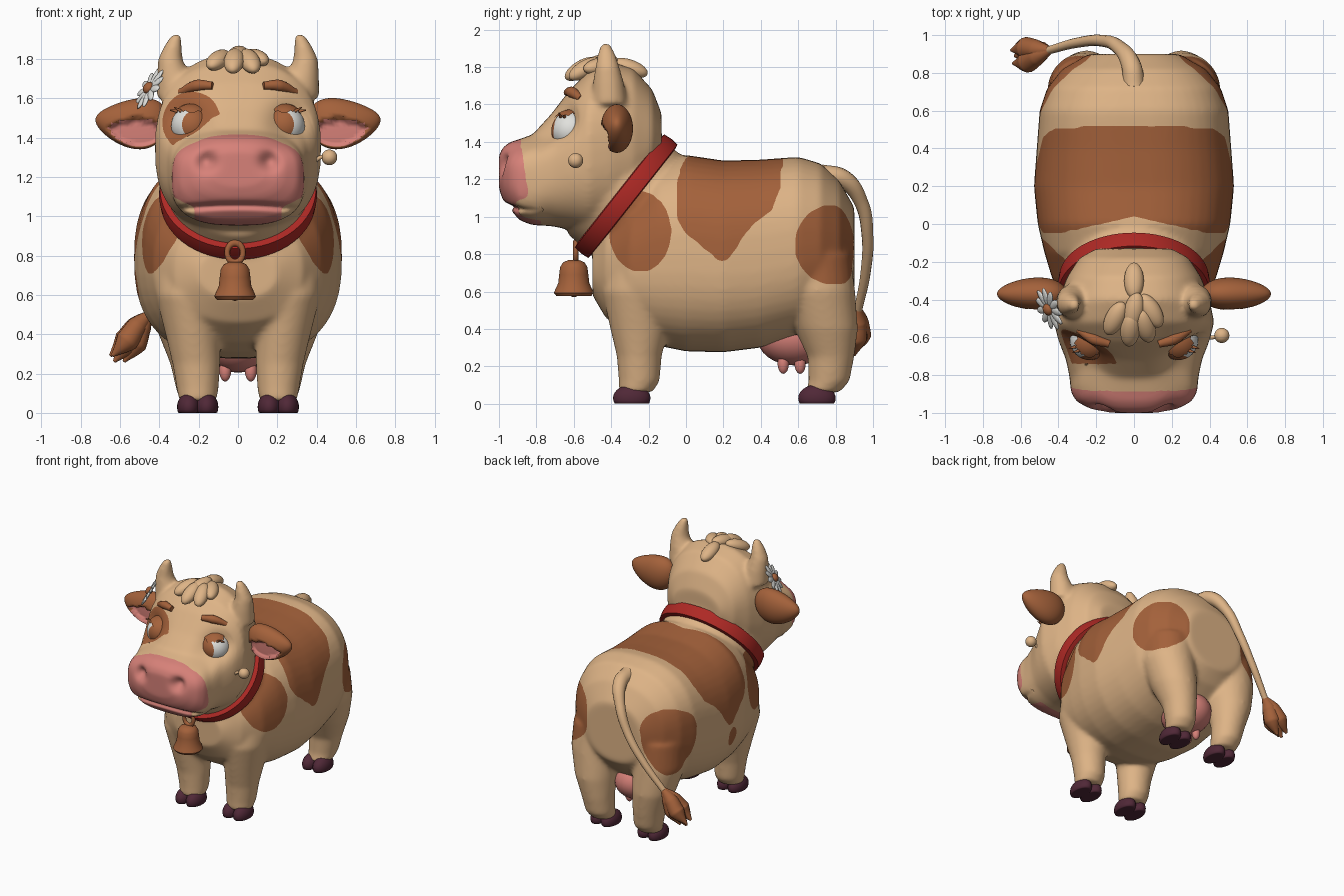
import bpy, bmesh
from math import cos, sin, pi, exp, radians
from mathutils import Vector, Matrix

if "Cube" in bpy.data.objects:
    bpy.data.objects.remove(bpy.data.objects["Cube"])


def material(name, *rgb):
    m = bpy.data.materials.new(name)
    m.use_nodes = True
    m.diffuse_color = (*rgb, 1)
    m.node_tree.nodes["Principled BSDF"].inputs["Base Color"].default_value = (*rgb, 1)
    return m


TAN = material("tan hide", .73, .455, .24)
BROWN = material("brown patch", .37, .12, .043)
PINK = material("pink skin", .68, .22, .19)
RED = material("red collar", .42, .022, .018)
HOOF = material("dark hoof", .08, .021, .038)
WHITE = material("white", .75, .75, .72)
X, Y, Z = Vector((1, 0, 0)), Vector((0, 1, 0)), Vector((0, 0, 1))


def part(name, bm, *mats, sharp=None):
    """Turn a bmesh into a smooth-shaded object."""
    me = bpy.data.meshes.new(name)
    bmesh.ops.recalc_face_normals(bm, faces=bm.faces)
    for f in bm.faces:
        f.smooth = True
    bm.to_mesh(me)
    bm.free()
    for m in mats:
        me.materials.append(m)
    if sharp:
        me.set_sharp_from_angle(angle=radians(sharp))
    ob = bpy.data.objects.new(name, me)
    bpy.context.collection.objects.link(ob)
    return ob


def bake(ob):
    """Replace an object by its evaluated mesh."""
    dg = bpy.context.evaluated_depsgraph_get()
    me = bpy.data.meshes.new_from_object(ob.evaluated_get(dg))
    new = bpy.data.objects.new("baked", me)
    name = ob.name
    bpy.data.objects.remove(ob)
    bpy.context.collection.objects.link(new)
    new.name = name
    return new


def loft(bm, rows, u, v, seg=48):
    """Closed skin through superellipse rings: (centre, ru, rv, power)."""
    rings = []
    for c, ru, rv, n in rows:
        ring = []
        for i in range(seg):
            a, b = cos(2 * pi * i / seg), sin(2 * pi * i / seg)
            pu = abs(a) ** (2 / n) * (1 if a > 0 else -1)
            pv = abs(b) ** (2 / n) * (1 if b > 0 else -1)
            ring.append(bm.verts.new(Vector(c) + u * ru * pu + v * rv * pv))
        rings.append(ring)
    for r, q in zip(rings, rings[1:]):
        for i in range(seg):
            j = (i + 1) % seg
            bm.faces.new((r[i], r[j], q[j], q[i]))
    bm.faces.new(rings[0])
    bm.faces.new(rings[-1])


def ball(bm, loc, r, aim=None, seg=24):
    q = Vector(aim).to_track_quat('Z', 'Y').to_matrix().to_4x4() if aim else Matrix()
    m = Matrix.Translation(loc) @ q @ Matrix.Diagonal((*r, 1))
    return bmesh.ops.create_uvsphere(bm, u_segments=seg, v_segments=seg * 2 // 3, radius=1, matrix=m)["verts"]


def blob(name, mat, *items):
    bm = bmesh.new()
    for it in items:
        ball(bm, *it)
    return part(name, bm, mat)


def tube(name, mat, pts, radii):
    cu = bpy.data.curves.new(name, 'CURVE')
    cu.dimensions, cu.bevel_depth, cu.bevel_resolution, cu.use_fill_caps = '3D', 1, 4, True
    sp = cu.splines.new('BEZIER')
    sp.bezier_points.add(len(pts) - 1)
    for bp, p, r in zip(sp.bezier_points, pts, radii):
        bp.co, bp.radius = p, r
        bp.handle_left_type = bp.handle_right_type = 'AUTO'
    cu.materials.append(mat)
    ob = bpy.data.objects.new(name, cu)
    bpy.context.collection.objects.link(ob)
    ob = bake(ob)
    for f in ob.data.polygons:
        f.use_smooth = True


def lengthwise(rows):
    return [((0, y, (b + t) / 2), w, (t - b) / 2, n) for y, b, t, w, n in rows]


# Torso and head: (y, bottom, top, half width, squareness)
TORSO = [(-.5, .58, .84, .2, 2.2), (-.43, .46, 1.0, .33, 2.3), (-.3, .36, 1.15, .43, 2.4),
         (-.15, .31, 1.28, .475, 2.5), (0, .28, 1.33, .51, 2.5), (.2, .275, 1.3, .53, 2.5),
         (.4, .3, 1.305, .515, 2.5), (.6, .36, 1.32, .5, 2.5), (.72, .42, 1.285, .46, 2.4),
         (.82, .5, 1.19, .38, 2.3), (.9, .6, 1.05, .24, 2.2)]
HEAD = [(-.13, 1.3, 1.55, .2, 2), (-.18, 1.15, 1.68, .29, 2.2), (-.28, 1.0, 1.79, .355, 2.4),
        (-.4, .92, 1.83, .4, 2.4), (-.52, .91, 1.78, .425, 2.5), (-.62, .93, 1.68, .4, 2.5),
        (-.72, .95, 1.55, .36, 2.6), (-.82, .955, 1.44, .34, 2.9), (-.89, .98, 1.415, .335, 2.9),
        (-.94, 1.04, 1.4, .305, 2.8), (-.98, 1.09, 1.37, .23, 2.6), (-1.0, 1.15, 1.33, .14, 2.4)]
# Legs and horns: (z, x, y, rx, ry)
FRONT_LEG = [(.06, .205, -.27, .095, .09), (.12, .205, -.25, .107, .11), (.25, .212, -.25, .122, .12),
             (.4, .23, -.25, .14, .155), (.6, .25, -.26, .17, .19), (.8, .26, -.25, .16, .15)]
BACK_LEG = [(.06, .205, .73, .09, .09), (.12, .21, .765, .105, .11), (.25, .225, .775, .12, .125),
            (.4, .25, .75, .155, .17), (.6, .27, .705, .19, .2), (.8, .27, .69, .18, .19)]
HORN = [(1.6, .305, -.41, .11, .1), (1.72, .33, -.415, .083, .083), (1.8, .345, -.42, .063, .065),
        (1.87, .33, -.425, .045, .048), (1.93, .31, -.43, .024, .024)]
COLLAR = Vector((0, -.32, 1.11))
UP = Vector((0, .62, .785))
AHEAD = Vector((0, -.785, .62))

bm = bmesh.new()
loft(bm, lengthwise(TORSO), X, Z)
loft(bm, lengthwise(HEAD), X, Z)
loft(bm, [(COLLAR + AHEAD * o, .365, .355, 2) for o in (-.15, 0, .12)], X, UP)
for s in (-1, 1):
    for limb in (FRONT_LEG, BACK_LEG, HORN):
        loft(bm, [((s * x, y, z), rx, ry, 2) for z, x, y, rx, ry in limb], X, Y, 24)
body = part("body", bm)
mod = body.modifiers.new("fuse", 'REMESH')
mod.mode, mod.voxel_size = 'VOXEL', .0135
mod = body.modifiers.new("soften", 'SMOOTH')
mod.factor, mod.iterations = .5, 14
body = bake(body)

# Sculpt eye sockets, nostrils and the mouth line
for v in body.data.vertices:
    x, y, z = v.co
    if y < -.5 and z > .9:
        fade = min(1, (-.5 - y) / .12)
        v.co.y += .1 * fade * exp(-((abs(x) - .27) ** 2 + (z - 1.47) ** 2) / .012)
    if y < -.85:
        v.co.y += .055 * exp(-((abs(x) - .16) ** 2 + (z - 1.28) ** 2) / .0022)
    if y < -.78:
        v.co.y += .03 * exp(-((z - 1.055 + .2 * x * x) / .016) ** 2)

SADDLE = [(-.055, 1.0), (0, .91), (.1, .83), (.17, .77), (.21, .765), (.25, .8), (.3, .89), (.38, .98),
          (.46, 1.04), (.5, 1.14), (.515, 1.28)]


def saddle(x, y, z):
    if y < -.05 + .09 * max(0, 1 - abs(x) / .4):
        return False
    for (y0, z0), (y1, z1) in zip(SADDLE, SADDLE[1:]):
        if y0 <= y <= y1:
            return z > z0 + (z1 - z0) * (y - y0) / (y1 - y0)
    return False


def oval(a, b, ca, cb, ra, rb):
    return ((a - ca) / ra) ** 2 + ((b - cb) / rb) ** 2 < 1


def paint(p):
    x, y, z = p
    if (p - COLLAR).dot(AHEAD) > 0 and z > .85:
        if z > 1.045 + .5 * max(0, abs(x) - .22):
            patch = -.74 < y < -.45 and oval(x, z, -.235, 1.48, .15, .155)
            return 2 if y < -.835 - (z - 1.05) * .14 else int(patch)
        return 2 if y < -.78 and abs(x) < .22 else 0
    round_y = y + .6 * max(0, .4 - abs(x))
    rump = (.85, .215) if x > 0 else (.9, .33 if z < .9 else .16)
    spots = (saddle(x, y, z)
             or abs(x) > .2 and oval(y, z, -.245, .92, .165, .215)
             or y > .5 and oval(round_y, z, .79, rump[0], .21, rump[1])
             or x < -.3 and oval(y, z, .16, .655, .055, .075))
    return int(spots)


body.data.materials.clear()
for m in (TAN, BROWN, PINK):
    body.data.materials.append(m)
for f in body.data.polygons:
    f.use_smooth = True
    f.material_index = paint(f.center)

# Relax the patch outlines into clean curves
bm = bmesh.new()
bm.from_mesh(body.data)
rim = {}
for e in bm.edges:
    if len({f.material_index for f in e.link_faces}) > 1:
        for v in e.verts:
            rim.setdefault(v, []).append(e.other_vert(v))
for _ in range(5):
    moved = {v: (v.co + sum((n.co for n in near), Vector()) / len(near)) / 2 for v, near in rim.items()}
    for v, co in moved.items():
        v.co = co
bm.to_mesh(body.data)
bm.free()

# Paired parts
for s, side in ((1, "left"), (-1, "right")):
    # Cloven hooves
    for end, y in (("front", -.29), ("back", .7)):
        ob = blob(f"{end}_{side}_hoof", HOOF,
                  *[((s * .205 + t, y, .03), (.059, .1, .072)) for t in (-.046, .046)])
        for v in ob.data.vertices:
            v.co.z = max(v.co.z, 0)

    # Ear with a hollow pink inside under a folded upper rim
    bm = bmesh.new()
    verts = ball(bm, (0, 0, 0), (1, 1, 1), seg=40)
    for f in bm.faces:
        c = f.calc_center_median()
        f.material_index = int(c.y < 0 and oval(c.z, c.x, -.1, -.33, .72, .55))
    for v in verts:
        w, d, l = v.co
        if d < 0 and oval(l, w, -.1, -.33, .68, .5):
            d *= .1
        wide = .125 * (1 - .3 * l)
        v.co = (s * (.54 + .185 * l), -.37 + .085 * d * (1 - .2 * l), 1.49 + wide * w - .02 * (1 - l * l))
    part(f"{side}_ear", bm, BROWN, PINK)

    # Eye: white ball with a brown iris, brown lid and lashes
    eye = Vector((s * .235, -.615, 1.46))
    gaze = Vector((-s * .3, -1, .08)).normalized()
    bm = bmesh.new()
    ball(bm, eye, (.105, .105, .105), gaze, 36)
    for f in bm.faces:
        f.material_index = int((f.calc_center_median() - eye).normalized().dot(gaze) > .7)
    part(f"{side}_eye", bm, WHITE, BROWN)
    bm = bmesh.new()
    verts = ball(bm, eye, (.114, .114, .114), (0, -.75, 1), 32)
    low = [v for v in verts if (v.co - eye).dot(Vector((0, -.15, 1)).normalized()) < .078]
    bmesh.ops.delete(bm, geom=low, context='VERTS')
    part(f"{side}_eyelid", bm, BROWN)
    for k in (0, 1):
        tube(f"{side}_lash_{k + 1}", BROWN, [(s * (.29 + .02 * k), -.67 + .02 * k, 1.535),
             (s * (.325 + .02 * k), -.68 + .02 * k, 1.555 - .015 * k)], (.009, .003))

    tube(f"{side}_eyebrow", BROWN, [(s * .13, -.635, 1.665), (s * .21, -.61, 1.665), (s * .295, -.56, 1.63)],
         (.02, .03, .018))

# Forelock
LOCKS = [((0, -.3, 1.795), (0, -1, .35)), ((-.1, -.5, 1.795), (-.5, -1, -.4)), ((-.02, -.56, 1.79), (-.1, -1, -.6)),
         ((.06, -.54, 1.79), (.3, -1, -.6)), ((.09, -.46, 1.805), (.6, -1, -.2)), ((0, -.46, 1.82), (-.2, -1, -.2))]
blob("forelock", TAN, *[(p, (.052, .045, .1), aim) for p, aim in LOCKS])

# Collar, bell and its ring
bm = bmesh.new()
loft(bm, [(COLLAR + AHEAD * o, .402 - e, .39 - e, 2)
          for o, e in ((-.05, .03), (-.045, .005), (0, 0), (.045, .005), (.05, .03))], X, UP, 64)
part("collar", bm, RED, sharp=40)
BELL = [(.03, .768), (.058, .755), (.073, .73), (.078, .69), (.083, .645), (.1, .608), (.106, .592),
        (.092, .575), (.065, .61), (.04, .66)]
bm = bmesh.new()
loft(bm, [((-.015, -.6, z), r, r, 2) for r, z in BELL], X, Y, 40)
part("bell", bm, BROWN, sharp=50)
blob("bell_clapper", BROWN, ((-.015, -.6, .6), (.03, .03, .03)))
bpy.ops.mesh.primitive_torus_add(location=(-.015, -.59, .815), rotation=(pi / 2, 0, 0),
                                 major_radius=.04, minor_radius=.014, major_segments=32)
ring = bpy.context.object
ring.name = "bell_ring"
ring.scale.y = 1.25
ring.data.materials.append(BROWN)
for f in ring.data.polygons:
    f.use_smooth = True

# Udder with teats
blob("udder", PINK, ((0, .58, .355), (.17, .2, .15)),
     *[((x, y, .215), (.03, .03, .055)) for x in (-.065, .065) for y in (.52, .61)])

# Tail and tuft
tube("tail", TAN, [(0, .72, 1.22), (-.015, .84, 1.2), (-.08, .935, 1.08), (-.17, .97, .9),
                   (-.3, .96, .7), (-.45, .92, .5)], (.06, .052, .038, .031, .027, .022))
for i, (dx, dy, dz) in enumerate([(0, 0, 0), (.05, .01, .0), (-.01, -.04, .03), (-.02, .03, .03)]):
    tube(f"tail_tuft_{i + 1}", BROWN, [(-.44, .92, .51), (-.51 + dx * .4, .91 + dy * .5, .44),
         (-.56 + dx * .7, .9 + dy, .35 + dz * .5), (-.63 + dx, .89 + dy, .26 + dz)], (.018, .052, .06, .008))

# Daisy above the right ear
face = Vector((-.8, -.35, .5)).normalized()
frame = Matrix.Translation((-.45, -.45, 1.65)) @ face.to_track_quat('Z', 'Y').to_matrix().to_4x4()
bm = bmesh.new()
for i in range(11):
    m = frame @ Matrix.Rotation(2 * pi * i / 11, 4, 'Z') @ Matrix.Translation((.068, 0, 0))
    bmesh.ops.create_uvsphere(bm, u_segments=12, v_segments=8, radius=1, matrix=m @ Matrix.Diagonal((.052, .022, .01, 1)))
part("daisy_petals", bm, WHITE)
blob("daisy_centre", BROWN, (frame.translation + face * .008, (.032, .032, .024), face))

# Bud beside the left cheek
blob("bud", TAN, ((.465, -.59, 1.3), (.04, .04, .04)))
tube("bud_stem", TAN, [(.38, -.6, 1.27), (.42, -.6, 1.3), (.45, -.59, 1.3)], (.012, .01, .01))
